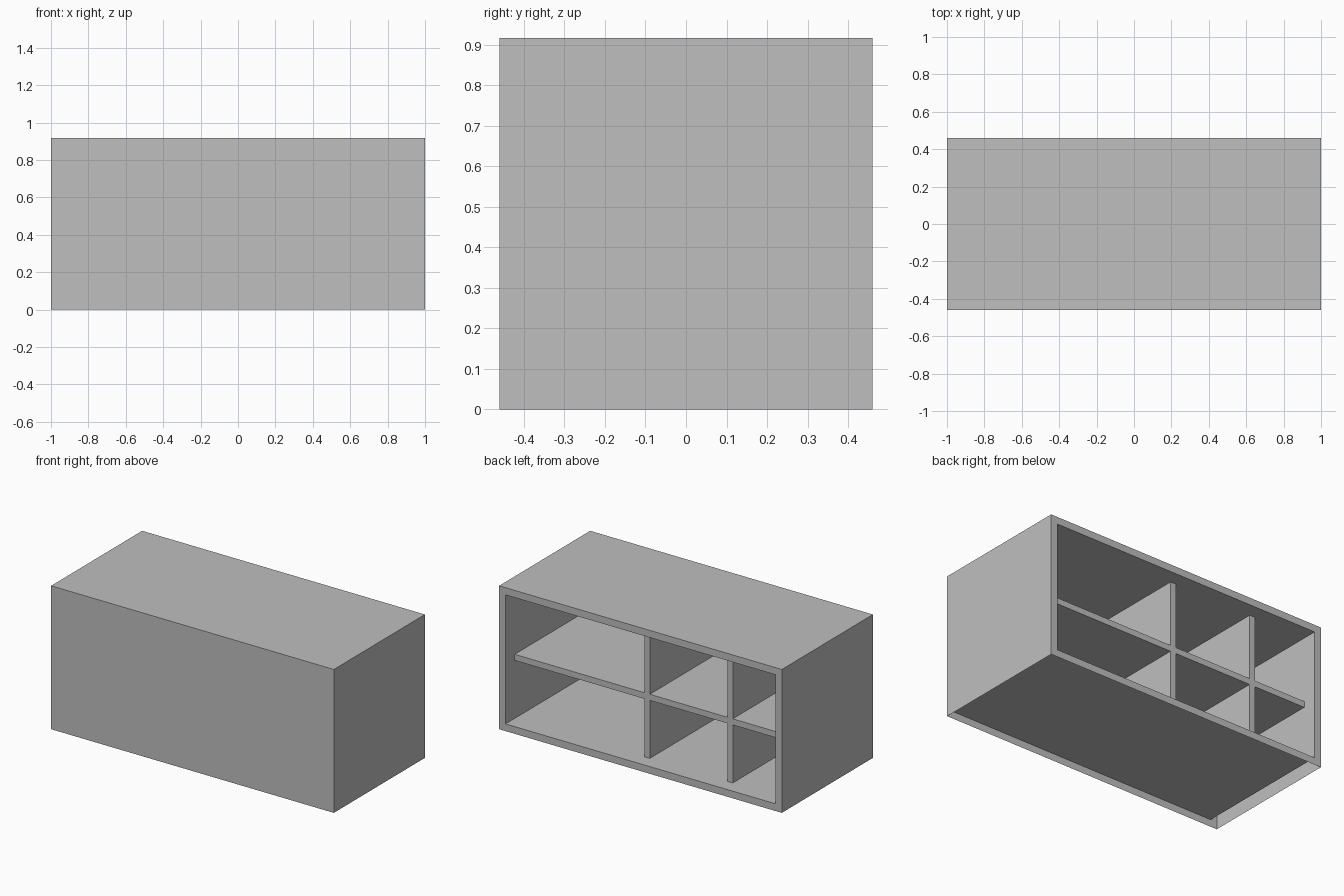
import bpy
import bmesh
from mathutils import Matrix, Vector

cube = bpy.data.objects.get("Cube")
if cube:
    bpy.data.objects.remove(cube, do_unlink=True)

WIDTH, DEPTH, HEIGHT = 2.0, 0.92, 0.917
WALL = 0.046      # rim around the open back
BOARD = 0.039     # shelf and divider thickness
RECESS = 0.092    # boards stop short of the open back

grey = bpy.data.materials.new("light_grey")
grey.use_nodes = True
colour = (0.52, 0.52, 0.52, 1)
grey.diffuse_color = colour
grey.node_tree.nodes["Principled BSDF"].inputs["Base Color"].default_value = colour


def box_mesh(low, high):
    low, high = Vector(low), Vector(high)
    bm = bmesh.new()
    bmesh.ops.create_cube(
        bm, size=1,
        matrix=Matrix.Translation((low + high) / 2) @ Matrix.Diagonal((*(high - low), 1)))
    bm.normal_update()
    return bm


def add_object(name, bm):
    mesh = bpy.data.meshes.new(name)
    bm.to_mesh(mesh)
    bm.free()
    mesh.materials.append(grey)
    obj = bpy.data.objects.new(name, mesh)
    bpy.context.collection.objects.link(obj)
    return obj


# Counter shell: open underneath, with a rimmed cavity sunk in from the back
x, y = WIDTH / 2, DEPTH / 2
bm = box_mesh((-x, -y, 0), (x, y, HEIGHT))
back = next(f for f in bm.faces if f.normal.y > 0.9)
bottom = next(f for f in bm.faces if f.normal.z < -0.9)
bmesh.ops.inset_region(bm, faces=[back], thickness=WALL, use_even_offset=True)
cavity_end = bmesh.ops.extrude_discrete_faces(bm, faces=[back])["faces"][0]
bmesh.ops.translate(bm, verts=cavity_end.verts, vec=(0, -DEPTH, 0))
bmesh.ops.delete(bm, geom=[cavity_end, bottom], context="FACES_ONLY")
add_object("counter_shell", bm)

# Shelf across the cavity
inner = x - WALL
shelf_z = 0.417
add_object("shelf", box_mesh((-inner, -y, shelf_z),
                             (inner, y - RECESS, shelf_z + BOARD)))

# Upright dividers from floor to ceiling of the cavity
for name, centre in (("left_divider", 0.018), ("right_divider", -0.569)):
    add_object(name, box_mesh((centre - BOARD / 2, -y, WALL),
                              (centre + BOARD / 2, y - RECESS, HEIGHT - WALL)))
